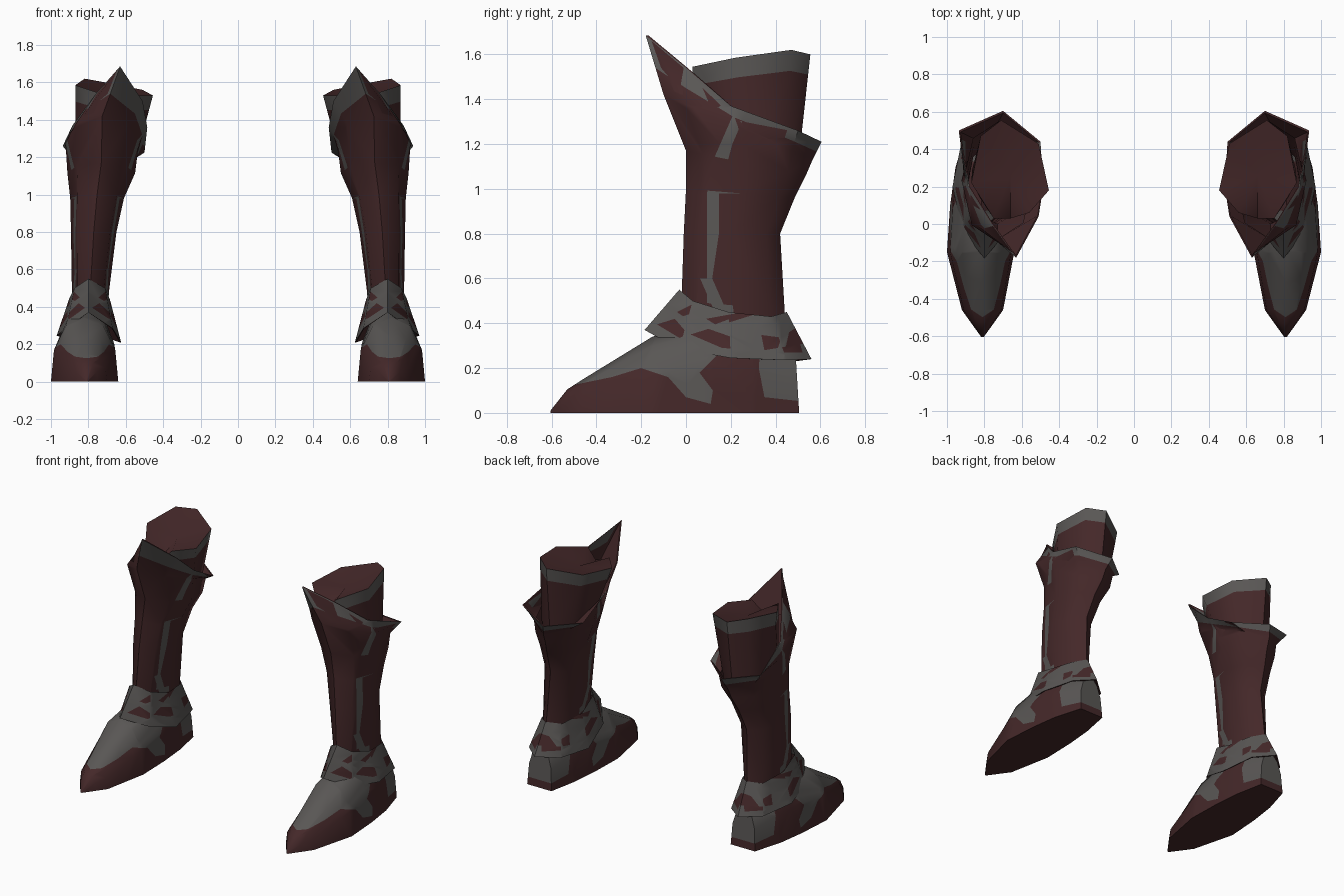
import bpy, bmesh
from mathutils import Vector

if "Cube" in bpy.data.objects:
    bpy.data.objects.remove(bpy.data.objects["Cube"])


def material(name, rgb):
    m = bpy.data.materials.new(name)
    m.diffuse_color = (*rgb, 1)
    m.use_nodes = True
    m.node_tree.nodes["Principled BSDF"].inputs["Base Color"].default_value = m.diffuse_color
    return m


LEATHER = material("dark maroon leather", (0.058, 0.021, 0.022))
TRIM = material("grey trim", (0.100, 0.094, 0.090))

# unit octagon: front, front-outer, outer, back-outer, back, back-inner, inner, front-inner
OCT = [(0, -1), (.72, -.72), (1, 0), (.72, .72), (0, 1), (-.72, .72), (-1, 0), (-.72, -.72)]


def ring(xin, xout, yf, yb, zf, zb):
    """Eight-sided ring, tilted from height zf at the front to zb at the back."""
    cx, cy = (xin + xout) / 2, (yf + yb) / 2
    return [(cx + a * (xout - xin) / 2, cy + b * (yb - yf) / 2,
             zf + (zb - zf) * (b + 1) / 2) for a, b in OCT]


def blend(r1, r2, t):
    return [tuple(Vector(p).lerp(Vector(q), t)) for p, q in zip(r1, r2)]


def inset(r, s, dz=0):
    c = sum((Vector(p) for p in r), Vector()) / len(r)
    return [(c.x + (p[0] - c.x) * s, c.y + (p[1] - c.y) * s, p[2] + dz) for p in r]


def loft(rings, row_mats, cap_start=False, cap_end=False):
    bm = bmesh.new()
    vs = [[bm.verts.new(p) for p in r] for r in rings]
    n = len(rings[0])
    for a, b, m in zip(vs, vs[1:], row_mats):
        for i in range(n):
            j = (i + 1) % n
            bm.faces.new((a[i], a[j], b[j], b[i])).material_index = m
    if cap_start:
        bm.faces.new(vs[0][::-1])
    if cap_end:
        bm.faces.new(vs[-1])
    return bm


def paint(bm, polys, mat, skip=lambda f: False):
    """Cut convex side-view (y, z) outlines into the mesh and colour the faces inside."""
    for poly in polys:
        edges = list(zip(poly, poly[1:] + poly[:1]))
        my, mz = (sum(p[k] for p in poly) / len(poly) for k in (0, 1))
        lo = [min(p[k] for p in poly) for k in (0, 1)]
        hi = [max(p[k] for p in poly) for k in (0, 1)]
        sides = []
        for (y0, z0), (y1, z1) in edges:
            no = Vector((0, z1 - z0, y0 - y1))
            co = Vector((0, y0, z0))
            if no.dot(Vector((0, my, mz)) - co) > 0:
                no = -no
            sides.append((co, no.normalized()))
        for co, no in sides:
            near = [f for f in bm.faces if not skip(f) and all(
                min(v.co[k + 1] for v in f.verts) < hi[k] and
                max(v.co[k + 1] for v in f.verts) > lo[k] for k in (0, 1))]
            geom = set(near)
            for f in near:
                geom.update(f.edges)
                geom.update(f.verts)
            bmesh.ops.bisect_plane(bm, geom=list(geom), dist=1e-5, plane_co=co, plane_no=no)
        for f in bm.faces:
            c = f.calc_center_median()
            if not skip(f) and all(no.dot(c - co) < 0 for co, no in sides):
                f.material_index = mat


def finish(name, bm, angle=0.9):
    bmesh.ops.recalc_face_normals(bm, faces=bm.faces)
    me = bpy.data.meshes.new(name)
    bm.to_mesh(me)
    bm.free()
    me.materials.append(LEATHER)
    me.materials.append(TRIM)
    ob = bpy.data.objects.new(name, me)
    bpy.context.collection.objects.link(ob)
    bpy.context.view_layer.objects.active = ob
    ob.select_set(True)
    bpy.ops.object.shade_smooth_by_angle(angle=angle)
    ob.select_set(False)
    ob.modifiers.new("other boot", 'MIRROR')


# Foot: arched sections from toe to heel (y, centre x, half width, height)
ARCH = [(-1, 0), (-.91, .5), (-.55, .88), (0, 1), (.55, .88), (.91, .5), (1, 0)]
sections = [(-.605, .81, .006, .01), (-.53, .81, .06, .105), (-.46, .81, .11, .15),
            (-.15, .82, .18, .34), (.1, .815, .168, .41), (.3, .81, .145, .4), (.49, .80, .095, .3)]
foot = loft([[(cx + a * w, y + (.015 - .06 * b * h if y > .4 else 0), b * h) for a, b in ARCH]
             for y, cx, w, h in sections], [0] * 6, True, True)
paint(foot, [
    [(-.5, .125), (-.33, .16), (-.2, .20), (-.1, .42), (-.5, .42)],
    [(-.2, .20), (-.08, .16), (0, .42), (-.1, .42)],
    [(-.08, .16), (0, .07), (.06, .18), (.05, .42), (0, .42)],
    [(0, .07), (.11, .04), (.12, .1), (.06, .18)],
    [(.06, .18), (.15, .27), (.05, .42)],
    [(.35, .07), (.53, .05), (.53, .42), (.34, .42), (.325, .2)]], 1)
finish("foot", foot)

# Ankle cuff: flared skirt, trim coloured with leather openings and a leather lining
cuff_top = [(.80, -.03, .55), (.875, .03, .50), (.90, .19, .45), (.87, .38, .43),
            (.79, .45, .45), (.71, .38, .43), (.685, .19, .44), (.71, .03, .50)]
cuff_rim = [(.80, -.185, .37), (.92, -.03, .285), (.97, .2, .245), (.92, .45, .235),
            (.80, .56, .24), (.67, .45, .225), (.625, .2, .21), (.67, -.03, .285)]
cuff = loft([cuff_top, cuff_rim, inset(cuff_rim, .96), inset(cuff_top, .9, -.06)], [1, 0, 0])
lining = {f for f in cuff.faces if f.material_index == 0}
for f in cuff.faces:
    f.tag = f in lining
paint(cuff, [
    [(-.13, .395), (-.03, .335), (.01, .35), (-.05, .42)],
    [(-.04, .45), (.06, .38), (.09, .41), (0, .47)],
    [(.02, .35), (.16, .29), (.30, .28), (.2, .34), (.1, .375)],
    [(.09, .42), (.17, .37), (.32, .35), (.34, .41), (.2, .44)],
    [(.35, .28), (.41, .29), (.44, .38), (.42, .41), (.34, .33)],
    [(.44, .27), (.52, .27), (.49, .38), (.46, .36)]], 0, lambda f: f.tag)
finish("ankle_cuff", cuff)

# Shaft: tapered tube rising to a peaked front, trim band round the rim, leather lining
rim = [(.63, -.18, 1.685), (.76, 0, 1.54), (.885, .2, 1.37), (.937, .5, 1.26),
       (.70, .605, 1.21), (.50, .44, 1.225), (.485, .2, 1.36), (.51, .04, 1.5)]
shoulder = ring(.53, .922, -.10, .565, 1.42, 1.13)
band = blend(shoulder, rim, .45)
shaft = loft([ring(.70, .885, .0, .44, .3, .3), ring(.69, .888, -.02, .44, .5, .46),
              ring(.65, .893, -.01, .42, .8, .8), ring(.61, .897, 0, .485, 1.0, .96),
              ring(.55, .912, 0, .535, 1.17, 1.06), shoulder, band, rim,
              inset(rim, .97), inset(shoulder, .94)], [0, 0, 0, 0, 0, 0, 1, 0, 0])
for f in shaft.faces:
    f.tag = False
shaft.faces.ensure_lookup_table()
for f in shaft.faces[-16:]:
    f.tag = True
# trim strip running down both sides
path = [(.25, 1.36), (.18, 1.2), (.12, .98), (.12, .8), (.09, .6), (.16, .44)]
strip = [[(y0 - .027, z0), (y0 + .027, z0), (y1 + .027, z1), (y1 - .027, z1)]
         for (y0, z0), (y1, z1) in zip(path, path[1:])]
paint(shaft, strip, 1, lambda f: f.tag)
finish("shaft", shaft)

# Upper collar: tube standing out of the shaft, trim band on top, notched leather cap
top = [(.66, .03, 1.43), (.75, .03, 1.545), (.87, .22, 1.585), (.82, .47, 1.62),
       (.71, .555, 1.6), (.51, .43, 1.56), (.455, .18, 1.53), (.56, .06, 1.53)]
base = ring(.57, .865, .08, .5, 1.1, 1.1)
collar = loft([base, blend(base, top, .82), top], [0, 1])
hub = collar.verts.new((.66, .26, 1.52))
collar.verts.ensure_lookup_table()
lip = collar.verts[16:24]
for i in range(8):
    collar.faces.new((lip[i], lip[(i + 1) % 8], hub))
finish("upper_collar", collar)
